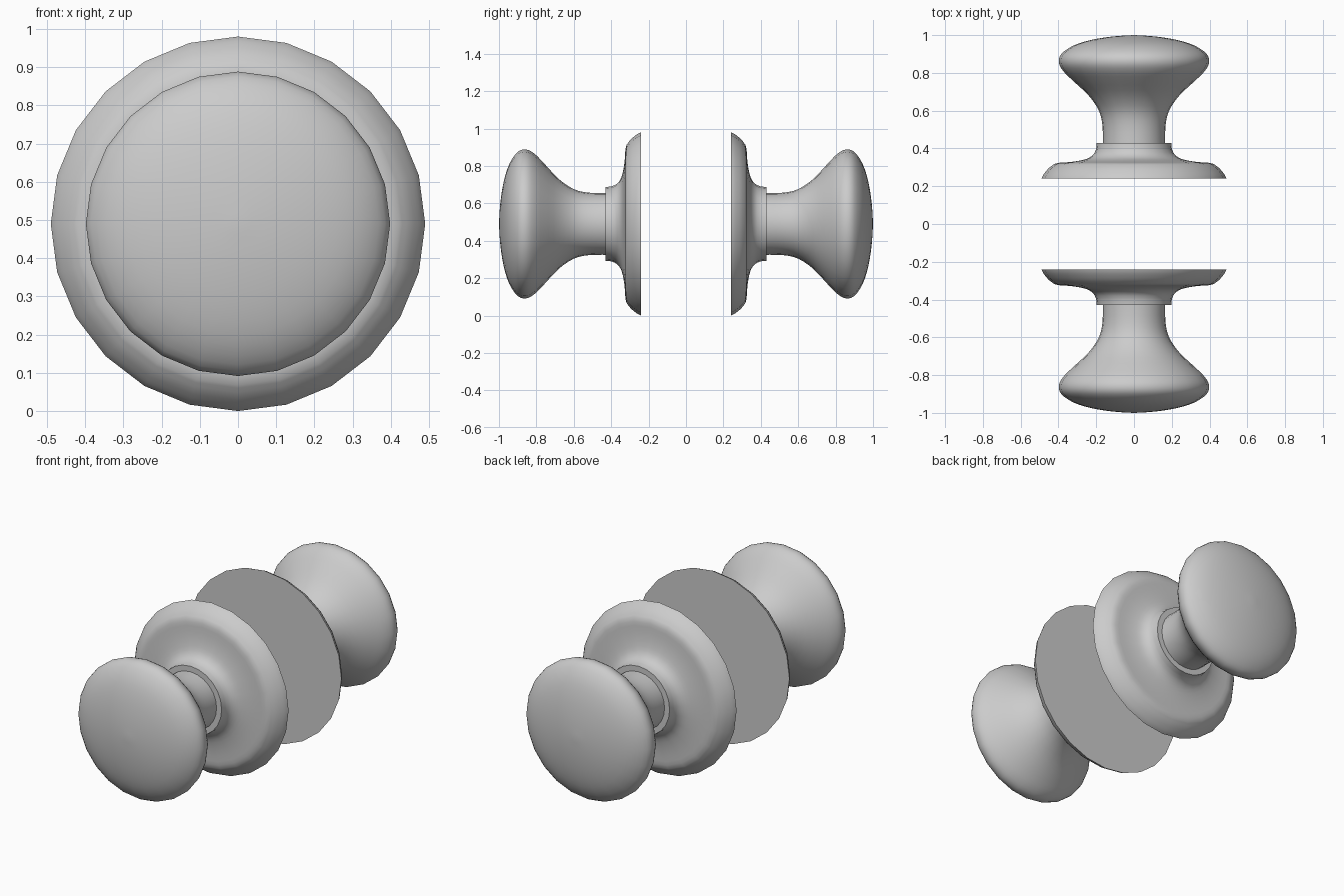
import bpy, bmesh, math
from mathutils import Vector

if "Cube" in bpy.data.objects:
    bpy.data.objects.remove(bpy.data.objects["Cube"], do_unlink=True)

SIDES = 24
AXIS_HEIGHT = 0.49

grey = bpy.data.materials.new("plain_grey")
grey.use_nodes = True
colour = (0.6, 0.6, 0.6, 1)
grey.diffuse_color = colour
grey.node_tree.nodes["Principled BSDF"].inputs["Base Color"].default_value = colour


def smooth_path(points, steps=3):
    """Catmull-Rom curve through (distance, radius) points."""
    pts = [Vector(p) for p in points]
    pts = [pts[0]] + pts + [pts[-1]]
    path = []
    for a, b, c, d in zip(pts, pts[1:], pts[2:], pts[3:]):
        for i in range(steps):
            t = i / steps
            path.append(0.5 * (2 * b + (c - a) * t + (2 * a - 5 * b + 4 * c - d) * t**2
                               + (3 * b - a - 3 * c + d) * t**3))
    return [tuple(p) for p in path] + [tuple(pts[-1])]


def lathe(name, profile, side):
    """Turn a (distance, radius) profile about the y axis; side is -1 front, 1 back."""
    bm = bmesh.new()
    verts = [bm.verts.new((0, side * d, r)) for d, r in profile]
    edges = [bm.edges.new(pair) for pair in zip(verts, verts[1:])]
    bmesh.ops.spin(bm, geom=verts + edges, cent=(0, 0, 0), axis=(0, 1, 0),
                   angle=math.tau, steps=SIDES, use_duplicate=False)
    bmesh.ops.remove_doubles(bm, verts=bm.verts[:], dist=0.0005)
    bmesh.ops.recalc_face_normals(bm, faces=bm.faces[:])
    mesh = bpy.data.meshes.new(name)
    bm.to_mesh(mesh)
    bm.free()
    mesh.materials.append(grey)
    obj = bpy.data.objects.new(name, mesh)
    obj.location.z = AXIS_HEIGHT
    bpy.context.collection.objects.link(obj)
    bpy.ops.object.select_all(action='DESELECT')
    obj.select_set(True)
    bpy.context.view_layer.objects.active = obj
    bpy.ops.object.shade_smooth_by_angle(angle=math.radians(45))


# Knob: shaft inside the plate, flared neck, rounded grip
grip = smooth_path([(0.42, 0.165), (0.52, 0.167), (0.6, 0.186), (0.68, 0.24),
                    (0.76, 0.325), (0.81, 0.375), (0.855, 0.398), (0.9, 0.385),
                    (0.945, 0.32), (0.975, 0.225), (0.993, 0.11), (1.0, 0)])
knob = [(0.25, 0), (0.25, 0.165)] + grip

# Rosette: flat back, rounded rim, coved step and collar
rim = smooth_path([(0.24, 0.49), (0.262, 0.479), (0.295, 0.452), (0.318, 0.422)])
cove = smooth_path([(0.324, 0.4), (0.33, 0.32), (0.345, 0.25), (0.37, 0.214), (0.4, 0.2)])
rosette = [(0.24, 0)] + rim + cove + [(0.43, 0.197), (0.43, 0)]

for label, side in (("front", -1), ("back", 1)):
    lathe(label + "_knob", knob, side)
    lathe(label + "_rosette", rosette, side)
